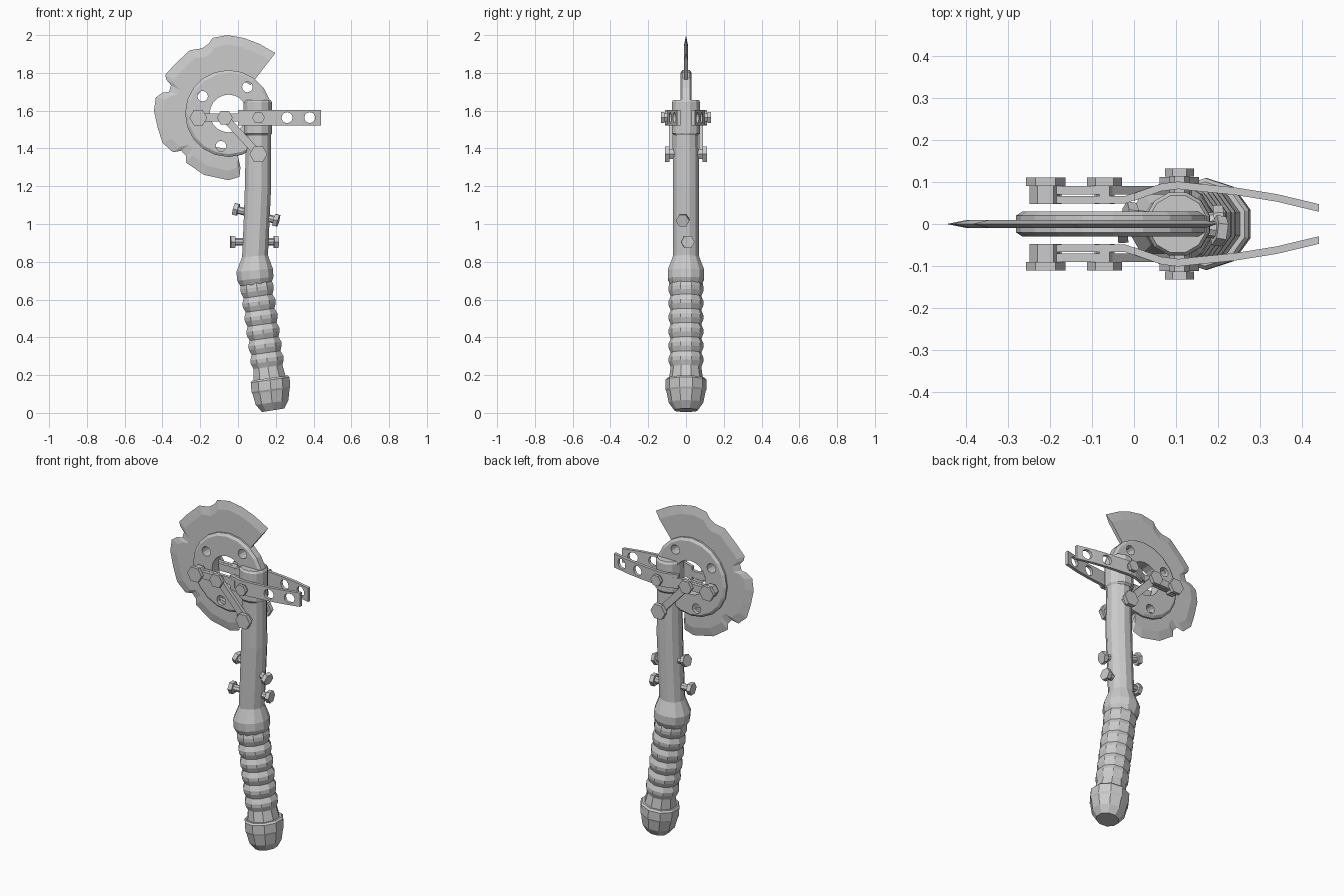
import bpy, bmesh
from math import sin, cos, pi, radians
from mathutils import Vector

if "Cube" in bpy.data.objects:
    bpy.data.objects.remove(bpy.data.objects["Cube"])

CX, CZ = -0.05, 1.585   # centre of the saw blade


def make(name, verts, faces):
    me = bpy.data.meshes.new(name)
    me.from_pydata(verts, [], faces)
    bm = bmesh.new()
    bm.from_mesh(me)
    bmesh.ops.recalc_face_normals(bm, faces=bm.faces)
    bm.to_mesh(me)
    bm.free()
    ob = bpy.data.objects.new(name, me)
    bpy.context.collection.objects.link(ob)
    return ob


def loft(name, sections, n):
    """Rings (x, z, radius, tilt degrees) joined into a closed tube."""
    vs, fs = [], []
    for x, z, r, t in sections:
        t = radians(t)
        for i in range(n):
            a = 2 * pi * (i + 0.5) / n
            vs.append((x + r * cos(a) * cos(t), r * sin(a), z + r * cos(a) * sin(t)))
    for k in range(len(sections) - 1):
        for i in range(n):
            j = (i + 1) % n
            fs.append((k*n + i, k*n + j, k*n + n + j, k*n + n + i))
    fs += [tuple(range(n)), tuple(range(len(vs) - n, len(vs)))]
    return make(name, vs, fs)


def rod(name, p0, p1, r, n=6):
    p0, p1 = Vector(p0), Vector(p1)
    d = p1 - p0
    bpy.ops.mesh.primitive_cylinder_add(vertices=n, radius=r, depth=d.length, location=(p0 + p1) / 2)
    ob = bpy.context.object
    ob.name = name
    # quarter turn so hexagon corners point sideways when the axis is y
    ob.rotation_mode = 'QUATERNION'
    ob.rotation_quaternion = d.to_track_quat('Z', 'X')
    return ob


def drill(ob, spots, r):
    """Cut round holes along y at (x, z) spots."""
    for x, z in spots:
        c = rod("cutter", (x, -0.3, z), (x, 0.3, z), r, 12)
        c.hide_render = True
        m = ob.modifiers.new("hole", 'BOOLEAN')
        m.operation, m.solver, m.object = 'DIFFERENCE', 'EXACT', c
        bpy.context.view_layer.objects.active = ob
        bpy.ops.object.modifier_apply(modifier=m.name)
        bpy.data.objects.remove(c)


def strip(name, path, thick, height, z):
    """Upright bent strap following (x, y) points, thickness added outward in y."""
    vs, fs = [], []
    s = 1 if path[0][1] > 0 else -1
    for x, y in path:
        for dy, dz in ((0, -1), (0, 1), (thick, 1), (thick, -1)):
            vs.append((x, y + s * dy, z + dz * height / 2))
    for k in range(len(path) - 1):
        for i in range(4):
            j = (i + 1) % 4
            fs.append((4*k + i, 4*k + j, 4*k + 4 + j, 4*k + 4 + i))
    e = len(vs) - 4
    fs += [(0, 1, 2, 3), (e, e + 1, e + 2, e + 3)]
    return make(name, vs, fs)


# Broken saw blade: sharp outer edge, bevel, flat body
edge = [(.198, 1.905), (.11, 1.955), (.03, 1.985), (-.055, 2.0), (-.135, 1.985), (-.155, 1.955),
        (-.19, 1.93), (-.255, 1.92), (-.335, 1.845), (-.385, 1.79), (-.38, 1.765), (-.355, 1.735),
        (-.365, 1.70), (-.40, 1.695), (-.435, 1.67), (-.445, 1.60), (-.425, 1.51), (-.40, 1.43),
        (-.345, 1.38), (-.30, 1.388), (-.275, 1.36), (-.275, 1.325), (-.18, 1.26), (-.05, 1.232),
        (.008, 1.25), (.013, 1.30)]
vs, fs = [], []
for x, z in edge:
    d = Vector((x - CX, z - CZ))
    u = d.normalized()
    b, c = d - u * 0.05, u * 0.19
    vs += [(x, 0, z), (CX + b.x, -.01, CZ + b.y), (CX + c.x, -.01, CZ + c.y),
           (CX + c.x, .01, CZ + c.y), (CX + b.x, .01, CZ + b.y)]
for k in range(len(edge) - 1):
    for i in range(5):
        j = (i + 1) % 5
        fs.append((5*k + i, 5*k + j, 5*k + 5 + j, 5*k + 5 + i))
e = len(vs) - 5
fs += [(0, 1, 2, 3, 4), tuple(range(e, e + 5))]
make("saw_blade", vs, fs)

# Thick clamping ring on the blade
prof = [(.10, -.03), (.215, -.03), (.23, -.02), (.23, .02), (.215, .03), (.10, .03)]
n, m = 20, len(prof)
vs = [(CX + r * cos(2*pi*i/n), y, CZ + r * sin(2*pi*i/n)) for i in range(n) for r, y in prof]
fs = [(i*m + k, i*m + (k + 1) % m, (i + 1) % n * m + (k + 1) % m, (i + 1) % n * m + k)
      for i in range(n) for k in range(m)]
ring = make("blade_ring", vs, fs)
drill(ring, [(-.187, 1.677), (.05, 1.725), (-.09, 1.412)], .028)

# Pipe shaft with flared lower end, and top collar
loft("pipe_shaft", [(.108, 1.5, .068, 0), (.106, 1.2, .072, 1), (.098, 1.0, .071, 3), (.09, .83, .071, 4),
                    (.088, .755, .1, 5), (.092, .71, .1, 6), (.095, .68, .086, 6)], 12)
loft("pipe_collar", [(.106, 1.47, .07, 0), (.105, 1.48, .078, 0), (.104, 1.645, .078, 0),
                     (.104, 1.657, .07, 0)], 12)

# Ribbed grip
def grip_x(z):
    return .092 + (.72 - z) * .14

secs = [(grip_x(.70), .70, .085, 8)]
for i in range(6):
    z = .665 - i * .075
    secs += [(grip_x(z), z, .093, 8), (grip_x(z - .02), z - .02, .092, 8),
             (grip_x(z - .047), z - .047, .081, 8)]
secs.append((grip_x(.17), .17, .092, 8))
loft("grip", secs, 10)

# Pommel
loft("pommel", [(.169, .185, .1, 8), (.17, .175, .109, 8), (.174, .125, .109, 8), (.175, .115, .104, 8),
                (.18, .055, .092, 8), (.186, .014, .063, 9)], 10)

# Two bolts running sideways through the pipe
for tag, a, b in (("upper", Vector((-.022, .018, 1.08)), Vector((.214, -.018, 1.017))),
                  ("lower", Vector((-.04, -.01, .905)), Vector((.214, .01, .905)))):
    d = (b - a).normalized()
    rod(f"{tag}_cross_bolt_shaft", a, b, .02, 8)
    rod(f"{tag}_cross_bolt_head_left", a, a + d * .024, .036)
    rod(f"{tag}_cross_bolt_head_right", b, b - d * .024, .036)

# Straps, links and bolts, same on both faces
for side, s in (("front", -1), ("back", 1)):
    path = [(.0, .055), (.03, .066), (.065, .078), (.105, .083), (.15, .078), (.24, .069),
            (.34, .053), (.44, .029)]
    strap = strip(f"{side}_strap", [(x, s * y) for x, y in path], .018, .082, 1.563)
    drill(strap, [(.26, 1.563), (.38, 1.563)], .029)
    strip(f"{side}_strap_tail", [(-.21, s * .049), (-.02, s * .049), (.04, s * .07)], .018, .042, 1.563)
    strip(f"{side}_upper_link", [(-.21, s * .07), (-.07, s * .07)], .02, .042, 1.563)
    # diagonal brace down to the pipe
    a, b = Vector((-.07, s * .08, 1.563)), Vector((.108, s * .08, 1.37))
    w = Vector((b.z - a.z, 0, a.x - b.x)).normalized() * .02
    t = Vector((0, .01, 0))
    make(f"{side}_brace", [p + i * w + j * t for p in (a, b) for i, j in ((-1, -1), (1, -1), (1, 1), (-1, 1))],
         [(0, 1, 2, 3), (4, 5, 6, 7), (0, 1, 5, 4), (1, 2, 6, 5), (2, 3, 7, 6), (3, 0, 4, 7)])
    # hexagon bolts: x, z, head radius, head from y to y, shaft radius
    for tag, x, z, r, y0, y1, rs in (("ring_outer", -.21, 1.563, .047, .09, .11, .038),
                                     ("ring_inner", -.07, 1.563, .042, .09, .11, .024),
                                     ("brace", .108, 1.37, .047, .088, .112, .03),
                                     ("strap", .108, 1.563, .034, .113, .132, .024)):
        rod(f"{side}_{tag}_bolt_head", (x, s * y0, z), (x, s * y1, z), r)
        rod(f"{side}_{tag}_bolt_shaft", (x, s * .048, z), (x, s * y0, z), rs)
